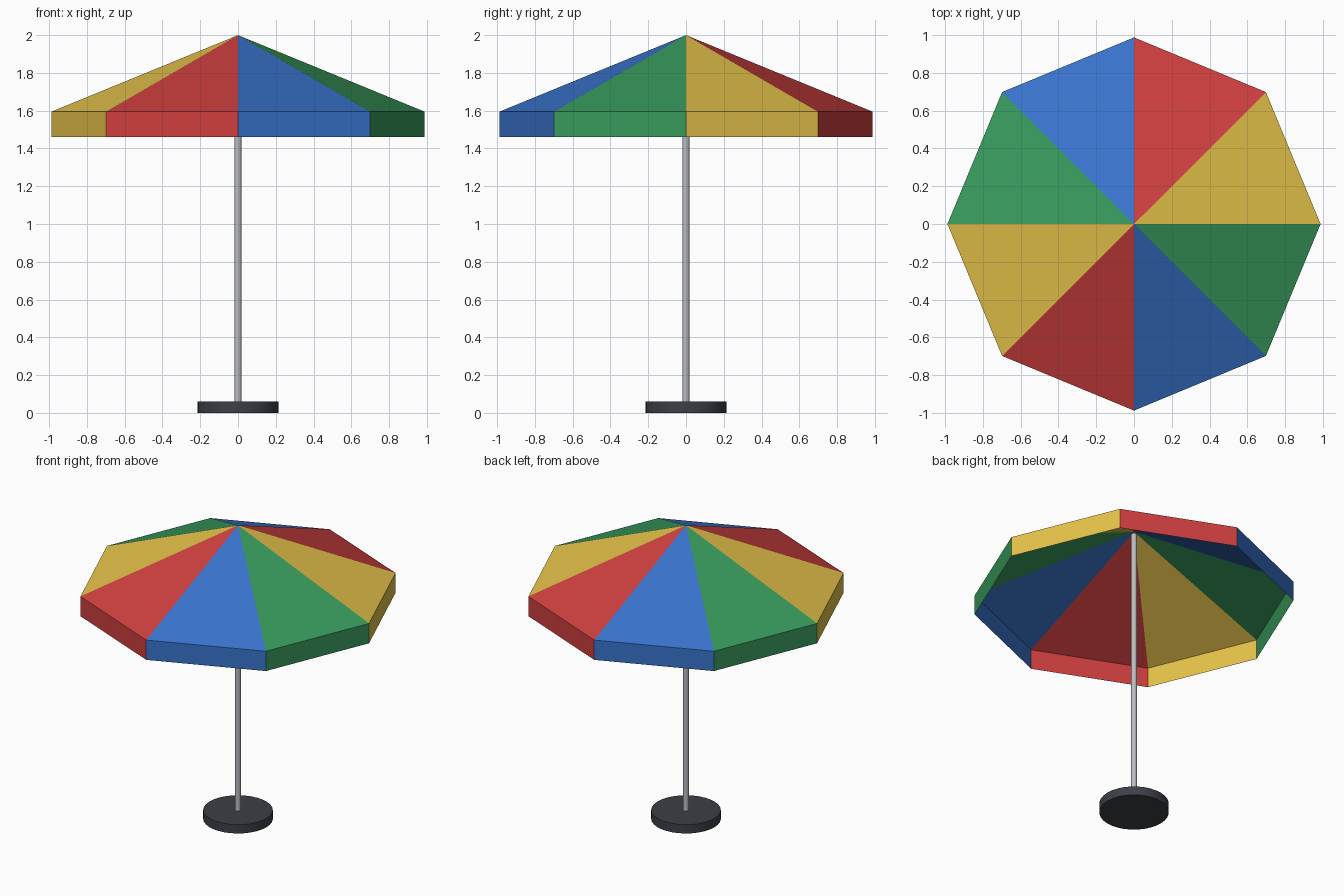
import bpy, bmesh
from math import cos, sin, pi

if "Cube" in bpy.data.objects:
    bpy.data.objects.remove(bpy.data.objects["Cube"])

R, APEX, RIM, HEM = 0.988, 2.0, 1.595, 1.46


def material(name, rgb):
    m = bpy.data.materials.new(name)
    m.diffuse_color = (*rgb, 1)
    m.use_nodes = True
    m.node_tree.nodes["Principled BSDF"].inputs["Base Color"].default_value = m.diffuse_color
    return m


def cylinder(name, radius, z0, z1, sides, mat):
    bpy.ops.mesh.primitive_cylinder_add(vertices=sides, radius=radius, depth=z1 - z0,
                                        location=(0, 0, (z0 + z1) / 2))
    ob = bpy.context.object
    ob.name = name
    ob.data.materials.append(mat)
    bpy.ops.object.shade_smooth_by_angle()
    return ob


# Weighted foot and pole
cylinder("base", 0.215, 0, 0.06, 32, material("dark_base", (0.045, 0.05, 0.062)))
cylinder("pole", 0.0185, 0.05, 1.98, 16, material("metal", (0.5, 0.51, 0.54)))

# Eight-panel cloth canopy with a hanging valance, colours repeat every four panels
bm = bmesh.new()
apex = bm.verts.new((0, 0, APEX))
rim, hem = ([bm.verts.new((R * cos(i * pi / 4), R * sin(i * pi / 4), z)) for i in range(8)]
            for z in (RIM, HEM))
for i in range(8):
    j = (i + 1) % 8
    for verts in ((apex, rim[i], rim[j]), (rim[i], hem[i], hem[j], rim[j])):
        bm.faces.new(verts).material_index = i % 4

mesh = bpy.data.meshes.new("canopy")
bm.to_mesh(mesh)
bm.free()
for name, rgb in (("yellow", (0.80, 0.55, 0.07)), ("red", (0.63, 0.05, 0.05)),
                  ("blue", (0.04, 0.17, 0.60)), ("green", (0.04, 0.33, 0.11))):
    mesh.materials.append(material(name, rgb))
bpy.context.collection.objects.link(bpy.data.objects.new("canopy", mesh))
